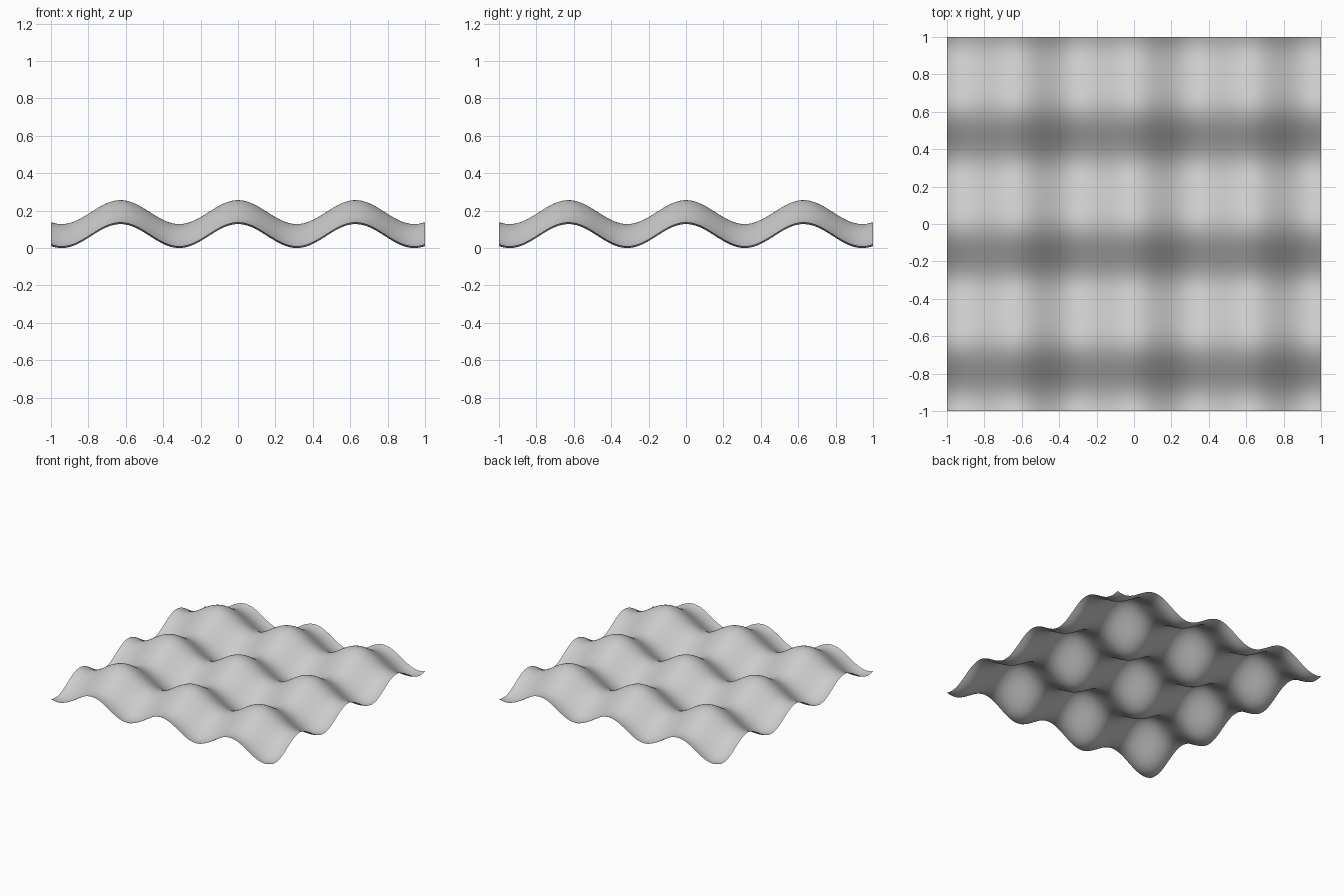
import bpy
import bmesh
from math import cos

cube = bpy.data.objects.get("Cube")
if cube:
    bpy.data.objects.remove(cube, do_unlink=True)

SEGMENTS = 120
AMPLITUDE = 0.064
FREQUENCY = 10

# Plain grey material
grey = bpy.data.materials.new("light_grey")
grey.use_nodes = True
colour = (0.6, 0.6, 0.6, 1)
grey.diffuse_color = colour
grey.node_tree.nodes["Principled BSDF"].inputs["Base Color"].default_value = colour

# Thin square sheet, raised into crossing cosine waves
bm = bmesh.new()
bmesh.ops.create_grid(bm, x_segments=SEGMENTS, y_segments=SEGMENTS, size=1)
for v in bm.verts:
    v.co.z = AMPLITUDE * (2 + cos(FREQUENCY * v.co.x) + cos(FREQUENCY * v.co.y))
for face in bm.faces:
    face.smooth = True

mesh = bpy.data.meshes.new("wavy_sheet")
bm.to_mesh(mesh)
bm.free()
mesh.materials.append(grey)
sheet = bpy.data.objects.new("wavy_sheet", mesh)
bpy.context.collection.objects.link(sheet)
